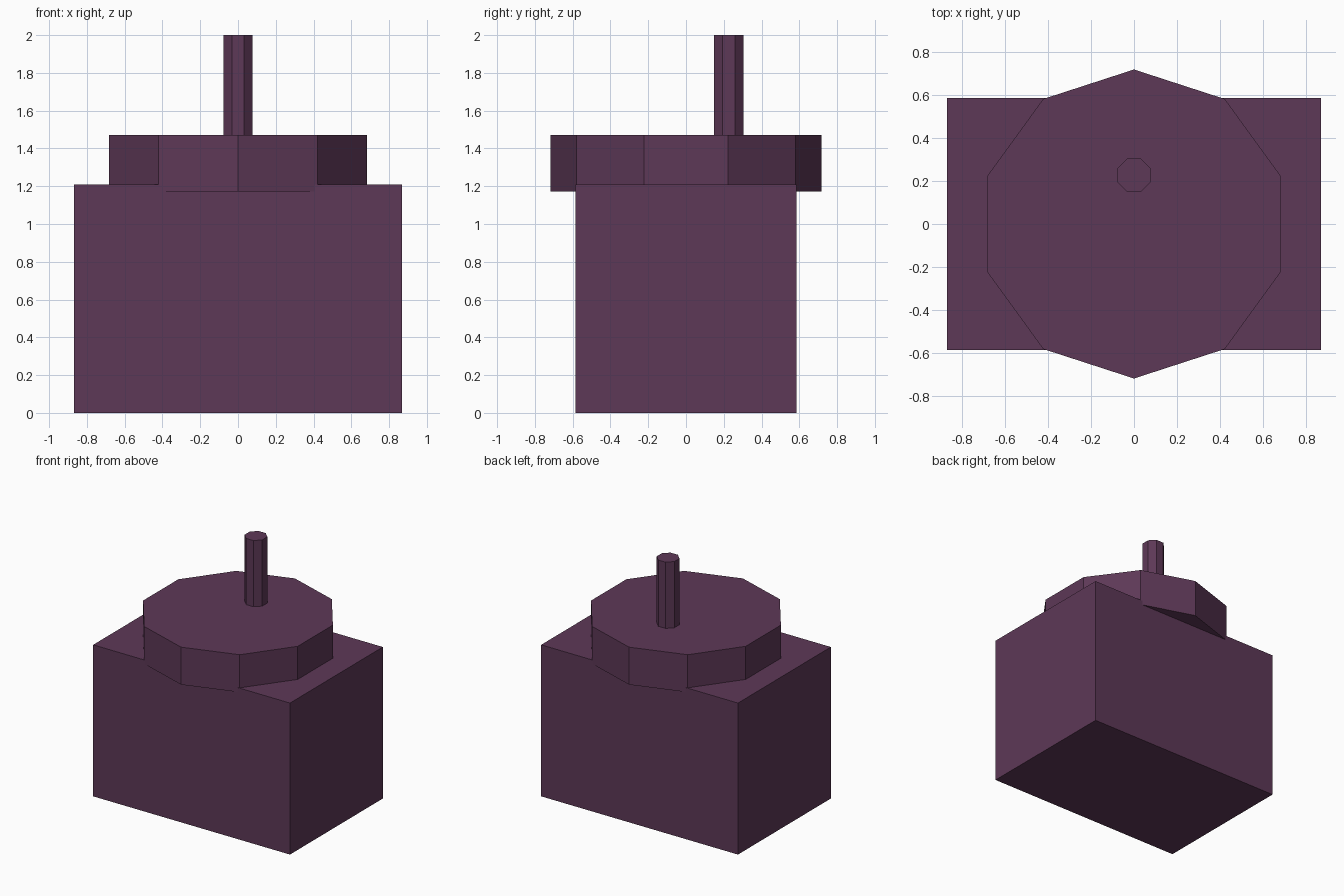
import bpy
import math

if "Cube" in bpy.data.objects:
    bpy.data.objects.remove(bpy.data.objects["Cube"])

plum = bpy.data.materials.new("plum")
plum.diffuse_color = (0.11, 0.04, 0.095, 1)
plum.use_nodes = True
plum.node_tree.nodes["Principled BSDF"].inputs["Base Color"].default_value = plum.diffuse_color


def prism(name, sides, radius, x, y, z0, z1, turn=0):
    bpy.ops.mesh.primitive_cylinder_add(
        vertices=sides, radius=radius, depth=z1 - z0,
        location=(x, y, (z0 + z1) / 2), rotation=(0, 0, turn))
    obj = bpy.context.object
    obj.name = name
    obj.data.materials.append(plum)
    return obj


# Rectangular body
bpy.ops.mesh.primitive_cube_add(size=1, location=(0, 0, 0.604))
body = bpy.context.object
body.name = "body"
body.scale = (1.736, 1.17, 1.208)
bpy.ops.object.transform_apply(location=False, rotation=False, scale=True)
body.data.materials.append(plum)

# Ten-sided cap, slightly sunk into the body and overhanging front and back
prism("cap", 10, 0.717, 0, 0, 1.173, 1.472)

# Eight-sided off-centre shaft
prism("shaft", 8, 0.084, 0, 0.226, 1.465, 2.0, math.pi / 8)
